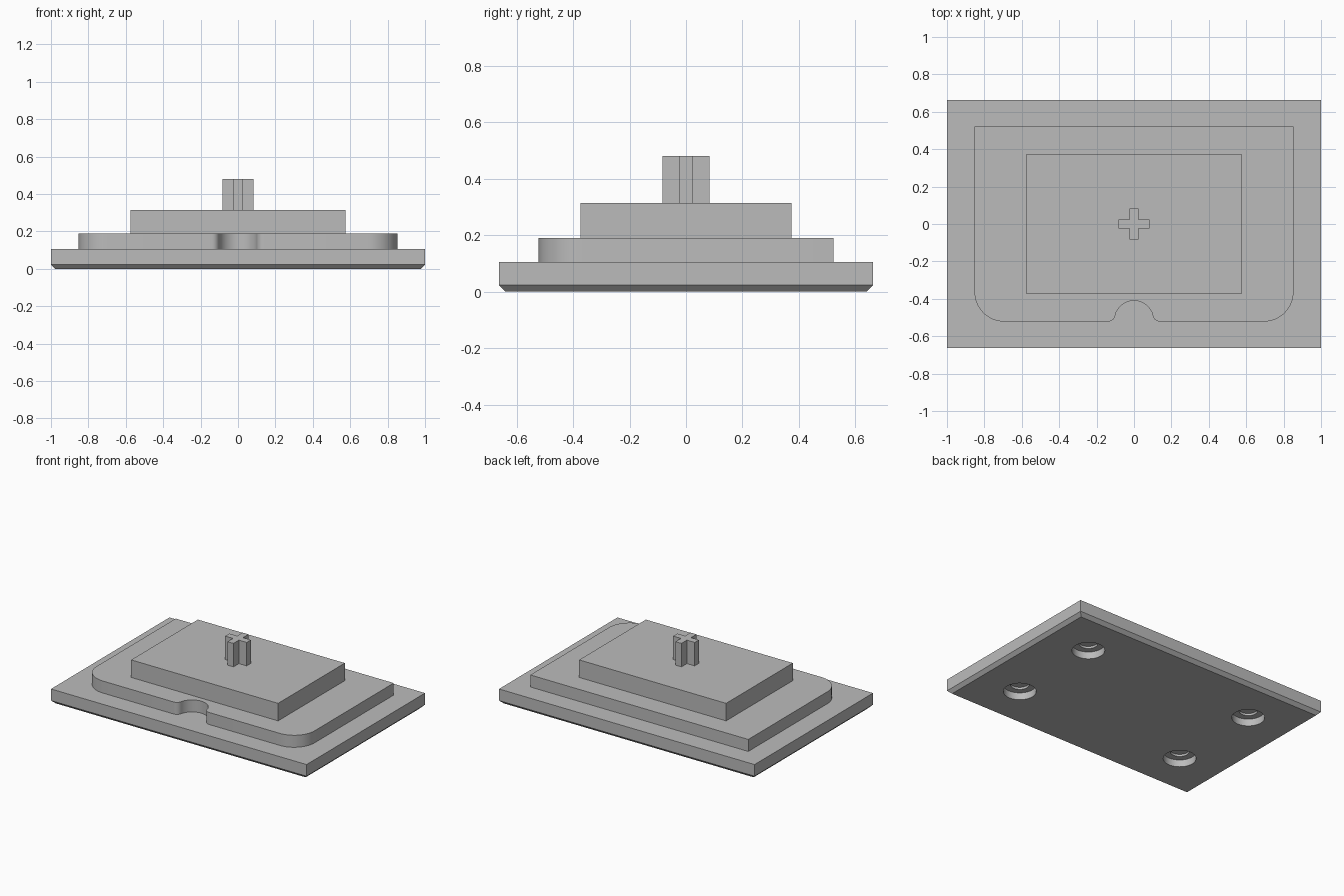
import bpy, bmesh
from math import cos, sin, radians, atan2, degrees

cube = bpy.data.objects.get("Cube")
if cube:
    bpy.data.objects.remove(cube, do_unlink=True)

GREY = (0.5, 0.5, 0.5, 1)
mat = bpy.data.materials.new("plain grey")
mat.use_nodes = True
mat.diffuse_color = GREY
mat.node_tree.nodes["Principled BSDF"].inputs["Base Color"].default_value = GREY


def loft(name, rings):
    """Solid through a stack of (outline, z) rings, capped at both ends."""
    bm = bmesh.new()
    loops = [[bm.verts.new((x, y, z)) for x, y in outline] for outline, z in rings]
    for low, high in zip(loops, loops[1:]):
        n = len(low)
        for i in range(n):
            j = (i + 1) % n
            bm.faces.new((low[i], low[j], high[j], high[i]))
    bm.faces.new(loops[0][::-1])
    bm.faces.new(loops[-1])
    bmesh.ops.recalc_face_normals(bm, faces=bm.faces)
    mesh = bpy.data.meshes.new(name)
    bm.to_mesh(mesh)
    bm.free()
    mesh.materials.append(mat)
    obj = bpy.data.objects.new(name, mesh)
    bpy.context.collection.objects.link(obj)
    return obj


def activate(obj):
    bpy.ops.object.select_all(action="DESELECT")
    obj.select_set(True)
    bpy.context.view_layer.objects.active = obj


def smooth(obj):
    activate(obj)
    bpy.ops.object.shade_smooth_by_angle(angle=radians(30))


def rect(hx, hy):
    return [(-hx, -hy), (hx, -hy), (hx, hy), (-hx, hy)]


def arc(cx, cy, r, start, end, steps=16):
    angles = [radians(start + (end - start) * i / steps) for i in range(steps + 1)]
    return [(cx + r * cos(a), cy + r * sin(a)) for a in angles]


# Base plate with a chamfered lower edge
CH = 0.023
base = loft("base_plate", [(rect(1 - CH, 0.662 - CH), 0),
                           (rect(1, 0.662), CH), (rect(1, 0.662), 0.105)])

# Four stepped round recesses underneath
for sx in (-1, 1):
    for sy in (-1, 1):
        for radius, depth in ((0.105, 0.05), (0.06, 0.065)):
            circle = arc(sx * 0.665, sy * 0.34, radius, 0, 360, 48)[:-1]
            cutter = loft("recess_cutter", [(circle, -0.05), (circle, depth)])
            cutter.hide_render = True
            activate(base)
            mod = base.modifiers.new("recess", "BOOLEAN")
            mod.operation = "DIFFERENCE"
            mod.solver = "EXACT"
            mod.object = cutter
            bpy.ops.object.modifier_apply(modifier=mod.name)
            bpy.data.objects.remove(cutter, do_unlink=True)
smooth(base)

# Middle plate: rounded front corners and a filleted thumb notch
HX, HY, CORNER = 0.853, 0.522, 0.16
FX, FR, NR = 0.14, 0.04, 0.104
notch_y = -0.41 - NR
fillet_y = -HY + FR
tangent = degrees(atan2(fillet_y - notch_y, FX))
outline = arc(-FX, fillet_y, FR, 270, 360 - tangent, 8)
outline += arc(0, notch_y, NR, 180 - tangent, tangent, 24)[1:-1]
outline += arc(FX, fillet_y, FR, 180 + tangent, 270, 8)
outline += arc(HX - CORNER, CORNER - HY, CORNER, 270, 360)
outline += [(HX, HY), (-HX, HY)]
outline += arc(CORNER - HX, CORNER - HY, CORNER, 180, 270)
smooth(loft("middle_plate", [(outline, 0.105), (outline, 0.19)]))

# Upper block
loft("upper_block", [(rect(0.575, 0.373), 0.19), (rect(0.575, 0.373), 0.314)])

# Cross-shaped peg: one quarter turned four times
A, W = 0.084, 0.023
cross = []
x1, y1, x2, y2, x3, y3 = A, -W, A, W, W, W
for turn in range(4):
    c, s = round(cos(radians(90 * turn))), round(sin(radians(90 * turn)))
    cross += [(x * c - y * s, x * s + y * c) for x, y in ((x1, y1), (x2, y2), (x3, y3))]
loft("cross_peg", [(cross, 0.314), (cross, 0.48)])
